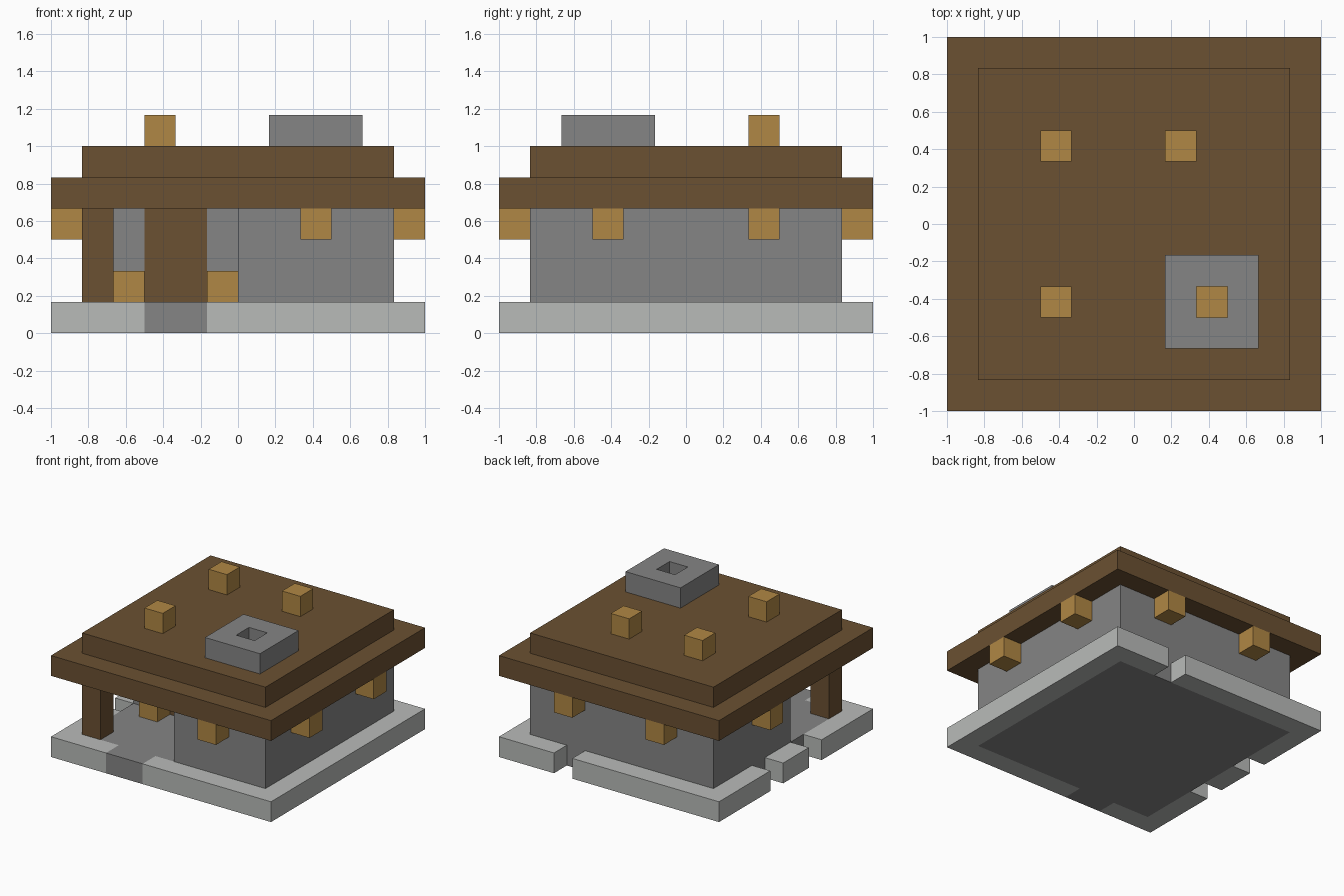
import bpy
import bmesh

cube = bpy.data.objects.get("Cube")
if cube:
    bpy.data.objects.remove(cube, do_unlink=True)

U = 1 / 6  # one block
HALF = 6   # half the plot width in blocks


def material(name, color):
    mat = bpy.data.materials.new(name)
    mat.use_nodes = True
    rgba = (*color, 1)
    mat.diffuse_color = rgba
    bsdf = next(n for n in mat.node_tree.nodes if n.type == 'BSDF_PRINCIPLED')
    bsdf.inputs["Base Color"].default_value = rgba
    return mat


dark_wood = material("dark wood", (0.147, 0.082, 0.032))
light_wood = material("light wood", (0.434, 0.242, 0.058))
stone = material("grey stone", (0.235, 0.235, 0.235))
pale_stone = material("pale stone", (0.485, 0.497, 0.485))


def prism(name, outline, z0, z1, mat):
    """Extrude an outline, given in blocks from the front right corner."""
    bm = bmesh.new()
    base = bm.faces.new([bm.verts.new(((x - HALF) * U, (y - HALF) * U, z0 * U))
                         for x, y in outline])
    # Keep the starting face so that the prism is closed underneath
    top = bmesh.ops.extrude_face_region(bm, geom=[base], use_keep_orig=True)["geom"]
    bmesh.ops.translate(bm, vec=(0, 0, (z1 - z0) * U),
                        verts=[v for v in top if isinstance(v, bmesh.types.BMVert)])
    bmesh.ops.recalc_face_normals(bm, faces=bm.faces)
    mesh = bpy.data.meshes.new(name)
    bm.to_mesh(mesh)
    bm.free()
    mesh.materials.append(mat)
    obj = bpy.data.objects.new(name, mesh)
    bpy.context.scene.collection.objects.link(obj)
    return obj


def box(name, x0, y0, z0, x1, y1, z1, mat):
    return prism(name, [(x0, y0), (x1, y0), (x1, y1), (x0, y1)], z0, z1, mat)


def block(name, x, y, z, mat):
    return box(name, x, y, z, x + 1, y + 1, z + 1, mat)


# Stone floor with the entrance path, and the broken pale border round it
prism("floor_and_path", [(1, 1), (3, 1), (3, 0), (5, 0), (5, 1), (11, 1),
                         (11, 11), (1, 11)], 0, 1, stone)
prism("border_front_right", [(0, 0), (3, 0), (3, 1), (1, 1), (1, 4), (0, 4)],
      0, 1, pale_stone)
box("border_right_middle", 0, 5, 0, 1, 7, 1, pale_stone)
prism("border_back_right", [(0, 8), (1, 8), (1, 11), (8, 11), (8, 12), (0, 12)],
      0, 1, pale_stone)
prism("border_left", [(5, 0), (12, 0), (12, 12), (9, 12), (9, 11), (11, 11),
                      (11, 1), (5, 1)], 0, 1, pale_stone)

# House walls wrapping round the open porch
prism("walls", [(6, 1), (11, 1), (11, 11), (1, 11), (1, 5), (6, 5)], 1, 4, stone)

# Porch: post, door and two seats against the wall
box("porch_post", 1, 1, 1, 2, 2, 4, dark_wood)
box("door", 3, 4.97, 1, 5, 5, 4, dark_wood)
for side, x in (("right", 2), ("left", 5)):
    block("porch_seat_" + side, x, 4, 1, light_wood)

# Beam ends under the eaves
for i, (x, y) in enumerate([(8, 0), (3, 11), (8, 11), (11, 3), (11, 8), (0, 7)]):
    block(f"beam_end_{i + 1}", x, y, 3, light_wood)

# Stepped roof and chimney
roof_lower = box("roof_lower", 0, 0, 4, 12, 12, 5, dark_wood)
roof_upper = box("roof_upper", 1, 1, 5, 11, 11, 6, dark_wood)
chimney = box("chimney", 7, 2, 6, 10, 5, 7, stone)

# Chimney flue cut down through the roof, closed by a log
flue = box("flue_cutter", 8, 3, 3.5, 9, 4, 7.5, stone)
for obj, mat in ((roof_lower, dark_wood), (roof_upper, dark_wood), (chimney, stone)):
    mod = obj.modifiers.new("flue", 'BOOLEAN')
    mod.operation = 'DIFFERENCE'
    mod.solver = 'EXACT'
    mod.object = flue
    bpy.context.view_layer.update()
    evaluated = obj.evaluated_get(bpy.context.evaluated_depsgraph_get())
    cut = bpy.data.meshes.new_from_object(evaluated)
    obj.modifiers.clear()
    obj.data = cut
    cut.materials.clear()
    cut.materials.append(mat)
    cut.polygons.foreach_set("material_index", [0] * len(cut.polygons))
bpy.data.objects.remove(flue, do_unlink=True)
block("flue_log", 8, 3, 3.02, light_wood)

# Post tops standing out of the roof
for i, (x, y) in enumerate([(3, 3), (3, 8), (7, 8)]):
    block(f"roof_post_{i + 1}", x, y, 6, light_wood)
